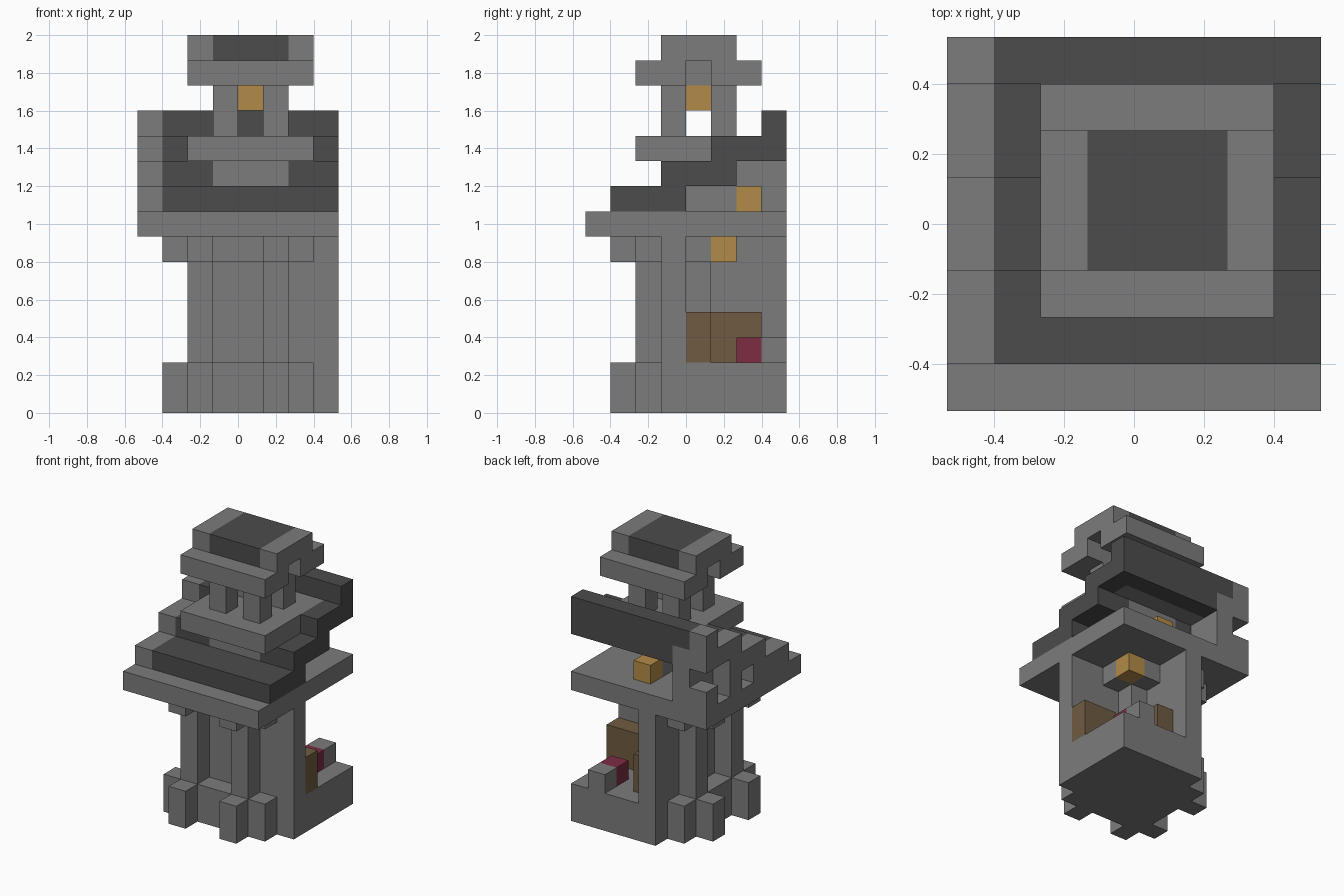
import bpy, bmesh, math
from mathutils import Vector

cube = bpy.data.objects.get("Cube")
if cube:
    bpy.data.objects.remove(cube, do_unlink=True)

U = 2 / 15                      # edge length of one block
ORIGIN = Vector((-4, -4, 0))


def make_material(name, rgb):
    mat = bpy.data.materials.new(name)
    mat.use_nodes = True
    mat.diffuse_color = (*rgb, 1)
    mat.node_tree.nodes["Principled BSDF"].inputs["Base Color"].default_value = (*rgb, 1)
    return mat


STONE = make_material("stone_grey", (0.2, 0.2, 0.2))
SLATE = make_material("dark_slate", (0.072, 0.072, 0.072))
LAMP = make_material("lamp_orange", (0.45, 0.26, 0.065))
WOOD = make_material("brown_wood", (0.16, 0.105, 0.053))
RED = make_material("dark_red", (0.2, 0.026, 0.057))

cells = {}                      # block position -> part name
part_material = {}


def fill(part, mat, x, y, z):
    """Fill a box of blocks; each range is (first, last) or a single index."""
    part_material[part] = mat
    spans = [range(r[0], r[1] + 1) if isinstance(r, tuple) else (r,) for r in (x, y, z)]
    for i in spans[0]:
        for j in spans[1]:
            for k in spans[2]:
                cells[i, j, k] = part


def fill_both(part, mat, x, y, z):
    """Fill a box and its copy mirrored across the plan diagonal."""
    fill(part, mat, x, y, z)
    fill(part, mat, y, x, z)


# Foundation and the two tower walls meeting at a corner
fill("foundation", STONE, (3, 7), (3, 7), (0, 1))
fill_both("tower_walls", STONE, (3, 7), 3, (2, 6))

# Plinth and corbel courses with projecting blocks
for part, levels in (("plinth", (0, 1)), ("corbels", 6)):
    fill_both(part, STONE, (2, 6), 2, levels)
    for a in (2, 5):
        fill_both(part, STONE, a, 1, levels)

# Slender columns on the outside of the walls
for a in (2, 5):
    fill_both("wall_columns", STONE, a, 2, (2, 5))

# Lower room: corner pillar, bracket, lamp and furniture
fill("corner_pillar", STONE, 4, 4, (2, 6))
fill_both("lamp_bracket", STONE, 5, 4, 6)
fill("lower_lamp", LAMP, 5, 5, 6)
fill("shelves", WOOD, (6, 7), 4, (2, 3))
fill("shelves", WOOD, 4, (5, 6), (2, 3))
fill("seat_cushion", RED, 6, 6, 2)
fill("seat_back", STONE, 6, 7, 2)

# Overhanging platform
fill("platform", STONE, (0, 7), (0, 7), 7)

# Stepped roof slope rising to the back, with stone edging and gable wall
for level in range(4):
    first = 1 + 2 * level
    last = min(first + 2, 7)
    z = 8 + level
    fill("roof_slope", SLATE, (1, 7), (first, last), z)
    fill("roof_edging", STONE, 0, (first, last), z)
    if level < 3:
        fill("gable_wall", STONE, 1, (first + 2, 7), z)
for j in (5, 7):
    fill("parapet_blocks", STONE, 0, j, 8)

# Attic post and lamp
fill("attic_post", STONE, 4, (4, 5), 8)
fill("attic_lamp", LAMP, 4, 6, 8)

# Lantern turret: base, slab, posts and lamp
fill("turret_base", STONE, (3, 5), (3, 5), 9)
fill("turret_slab", STONE, (2, 6), (2, 6), 10)
for i in (3, 5):
    for j in (3, 5):
        fill("turret_posts", STONE, i, j, (11, 12))
fill("turret_lamp", LAMP, 4, 4, 12)

# Turret roof with a passage through it, and a dark cap between stone ends
for rows in ((2, 3), (5, 6)):
    fill("turret_eaves", STONE, (2, 6), rows, 13)
fill("lamp_hanger", STONE, 4, 4, 13)
fill("turret_cap", SLATE, (3, 5), (3, 5), 14)
for i in (2, 6):
    fill("turret_cap_ends", STONE, i, (3, 5), 14)


def build_part(part):
    """Make one mesh from the exposed sides of a part's blocks."""
    bm = bmesh.new()
    for cell in [c for c, p in cells.items() if p == part]:
        centre = Vector(cell) + Vector((0.5, 0.5, 0.5)) + ORIGIN
        for axis in range(3):
            for sign in (-1, 1):
                n = Vector((0, 0, 0))
                n[axis] = sign
                if tuple(c + int(d) for c, d in zip(cell, n)) in cells:
                    continue
                a = Vector((0, 0, 0))
                a[(axis + 1) % 3] = 0.5
                b = n.cross(a)
                corners = [n / 2 + a + b, n / 2 - a + b, n / 2 - a - b, n / 2 + a - b]
                bm.faces.new([bm.verts.new((centre + c) * U) for c in corners])
    bmesh.ops.remove_doubles(bm, verts=bm.verts[:], dist=U / 100)
    bmesh.ops.dissolve_limit(bm, angle_limit=math.radians(1),
                             verts=bm.verts[:], edges=bm.edges[:])
    mesh = bpy.data.meshes.new(part)
    bm.to_mesh(mesh)
    bm.free()
    mesh.materials.append(part_material[part])
    bpy.context.collection.objects.link(bpy.data.objects.new(part, mesh))


for part in part_material:
    build_part(part)
